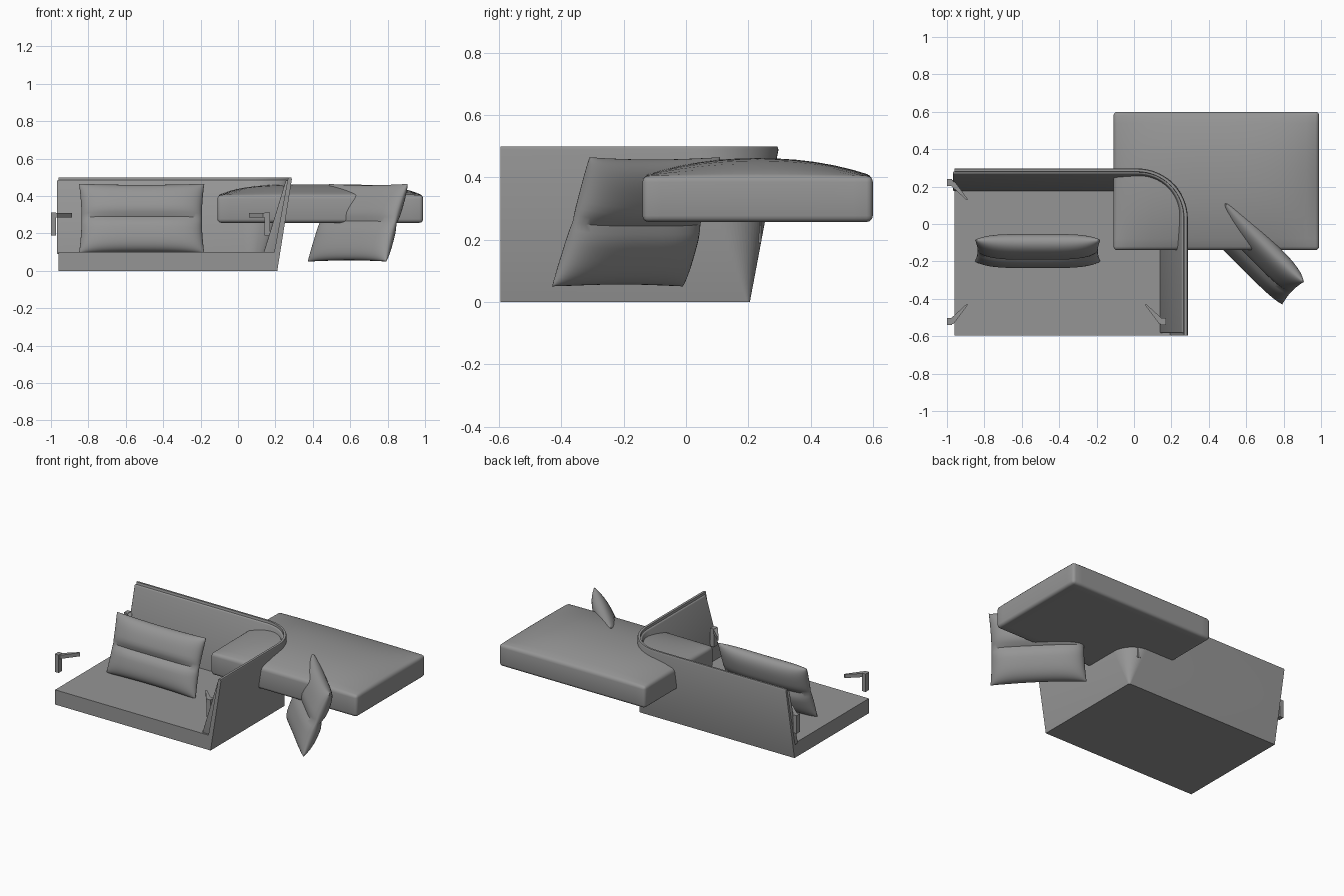
import bpy, bmesh
from math import sin, cos, pi, radians
from mathutils import Vector

cube = bpy.data.objects.get("Cube")
if cube:
    bpy.data.objects.remove(cube, do_unlink=True)

# Single upholstery colour
GREY = (0.3, 0.3, 0.3, 1)
fabric = bpy.data.materials.new("grey_fabric")
fabric.use_nodes = True
fabric.diffuse_color = GREY
fabric.node_tree.nodes["Principled BSDF"].inputs["Base Color"].default_value = GREY


def finish(name, bm, bevel=0, segments=3):
    """Clean up, optionally round the sharp edges, and create the object."""
    bmesh.ops.remove_doubles(bm, verts=bm.verts, dist=0.0002)
    bmesh.ops.recalc_face_normals(bm, faces=bm.faces)
    if bevel:
        sharp = [e for e in bm.edges if e.calc_face_angle(0) > radians(45)]
        bmesh.ops.bevel(bm, geom=sharp, offset=bevel, segments=segments,
                        profile=0.5, affect='EDGES', clamp_overlap=True)
    mesh = bpy.data.meshes.new(name)
    bm.to_mesh(mesh)
    bm.free()
    mesh.materials.append(fabric)
    obj = bpy.data.objects.new(name, mesh)
    bpy.context.collection.objects.link(obj)
    bpy.ops.object.select_all(action='DESELECT')
    obj.select_set(True)
    bpy.context.view_layer.objects.active = obj
    bpy.ops.object.shade_smooth_by_angle(angle=radians(35))
    return obj


def prism(bm, outline, z0, z1):
    """Extrude a flat outline between two heights."""
    face = bm.faces.new([bm.verts.new((x, y, z0)) for x, y in outline])
    ext = bmesh.ops.extrude_face_region(bm, geom=[face], use_keep_orig=True)
    top = [v for v in ext["geom"] if isinstance(v, bmesh.types.BMVert)]
    bmesh.ops.translate(bm, verts=top, vec=(0, 0, z1 - z0))


def rect(x0, x1, y0, y1):
    return [(x0, y0), (x1, y0), (x1, y1), (x0, y1)]


def corner_wall(name, sections, left, front, bevel=0):
    """Loft an L-shaped wall; each section is (x side, y back, corner radius, z)."""
    bm = bmesh.new()
    rows = []
    for x, y, r, z in sections:
        path = [(left, y)]
        for i in range(17):
            a = pi / 2 * (1 - i / 16)
            path.append((x - r + r * cos(a), y - r + r * sin(a)))
        path.append((x, front))
        rows.append([bm.verts.new((px, py, z)) for px, py in path])
    for a, b in zip(rows, rows[1:] + rows[:1]):
        for i in range(len(a) - 1):
            bm.faces.new((a[i], a[i + 1], b[i + 1], b[i]))
    for end in (0, -1):
        bm.faces.new([row[end] for row in rows])
    return finish(name, bm, bevel)


def pillow(name, bottom, top, width, out, front, back, n=28):
    """Pillow with a crease across the middle; bottom and top are seam midpoints."""
    bottom, top, width, out = map(Vector, (bottom, top, width, out))
    bm = bmesh.new()
    for side, thick in ((1, front), (-1, back)):
        grid = []
        for j in range(n + 1):
            v = -cos(pi * j / n)
            row = []
            for i in range(n + 1):
                u = -cos(pi * i / n)
                puff = ((1 - u ** 4) * (1 - v ** 4)) ** 0.5
                puff *= 1 - 0.35 * max(0, 1 - abs(v) / 0.3) ** 2
                pinch_u = 1 - 0.04 * (1 - v * v)
                pinch_v = 1 - 0.04 * (1 - u * u)
                p = bottom.lerp(top, (v * pinch_v + 1) / 2)
                p += width * (u * pinch_u / 2) + out * (side * thick * puff)
                row.append(bm.verts.new(p))
            grid.append(row)
        for a, b in zip(grid, grid[1:]):
            for i in range(n):
                bm.faces.new((a[i], a[i + 1], b[i + 1], b[i]))
    return finish(name, bm)


# Low platform
bm = bmesh.new()
prism(bm, rect(-0.96, 0.195, -0.595, 0.195), 0, 0.1)
finish("base_platform", bm)

# Outward-leaning shell: sharp corner at the floor, wide round corner at the rim
corner_wall("back_shell", [
    (0.21, 0.205, 0.01, 0), (0.288, 0.297, 0.27, 0.49),
    (0.284, 0.293, 0.266, 0.5), (0.268, 0.28, 0.25, 0.5),
    (0.175, 0.178, 0.01, 0)], -0.96, -0.595)

# Upholstered lining inside the shell
corner_wall("back_lining", [
    (0.2, 0.2, 0.06, 0.09), (0.272, 0.283, 0.25, 0.485),
    (0.256, 0.268, 0.235, 0.485), (0.2, 0.222, 0.18, 0.3),
    (0.135, 0.175, 0.1, 0.09)], -0.968, -0.583, bevel=0.007)

# Raised seat cushion with a domed top
X0, X1, Y0, Y1 = -0.11, 0.99, -0.14, 0.6
bm = bmesh.new()
bmesh.ops.create_grid(bm, x_segments=16, y_segments=12, size=1)
ext = bmesh.ops.extrude_face_region(bm, geom=bm.faces[:], use_keep_orig=True)
crown = {v for v in ext["geom"] if isinstance(v, bmesh.types.BMVert)}
for v in bm.verts:
    u, w = v.co.x, v.co.y
    z = 0.405 + 0.057 * (1 - u ** 4) * (1 - abs(w) ** 2.2) if v in crown else 0.257
    v.co = ((X0 + X1) / 2 + u * (X1 - X0) / 2, (Y0 + Y1) / 2 + w * (Y1 - Y0) / 2, z)
finish("seat_cushion", bm, bevel=0.02)

# Loose pillows
pillow("back_pillow", (-0.515, -0.2, 0.095), (-0.515, -0.085, 0.465),
       (0.67, 0, 0), (0, -0.96, 0.28), 0.065, 0.06)
pillow("side_pillow", (0.583, -0.22, 0.05), (0.698, -0.1, 0.465),
       (0.42, -0.42, 0), (-0.66, -0.66, 0.26), 0.05, 0.08)

# Small corner brackets, mirrored about the platform centre
CX, CY = -0.415, -0.15
PLATE = rect(-1.0, -0.972, -0.54, -0.502)
ARM = [(-0.985, -0.535), (-0.965, -0.535), (-0.888, -0.432), (-0.895, -0.428), (-0.985, -0.51)]
for depth, sy in (("front", 1), ("rear", -1)):
    for side, sx in (("right", 1), ("left", -1)):
        bm = bmesh.new()
        for outline, z0, z1 in ((PLATE, 0.19, 0.312), (ARM, 0.285, 0.31)):
            prism(bm, [(CX + sx * (x - CX), CY + sy * (y - CY)) for x, y in outline], z0, z1)
        finish(f"{depth}_{side}_bracket", bm)
